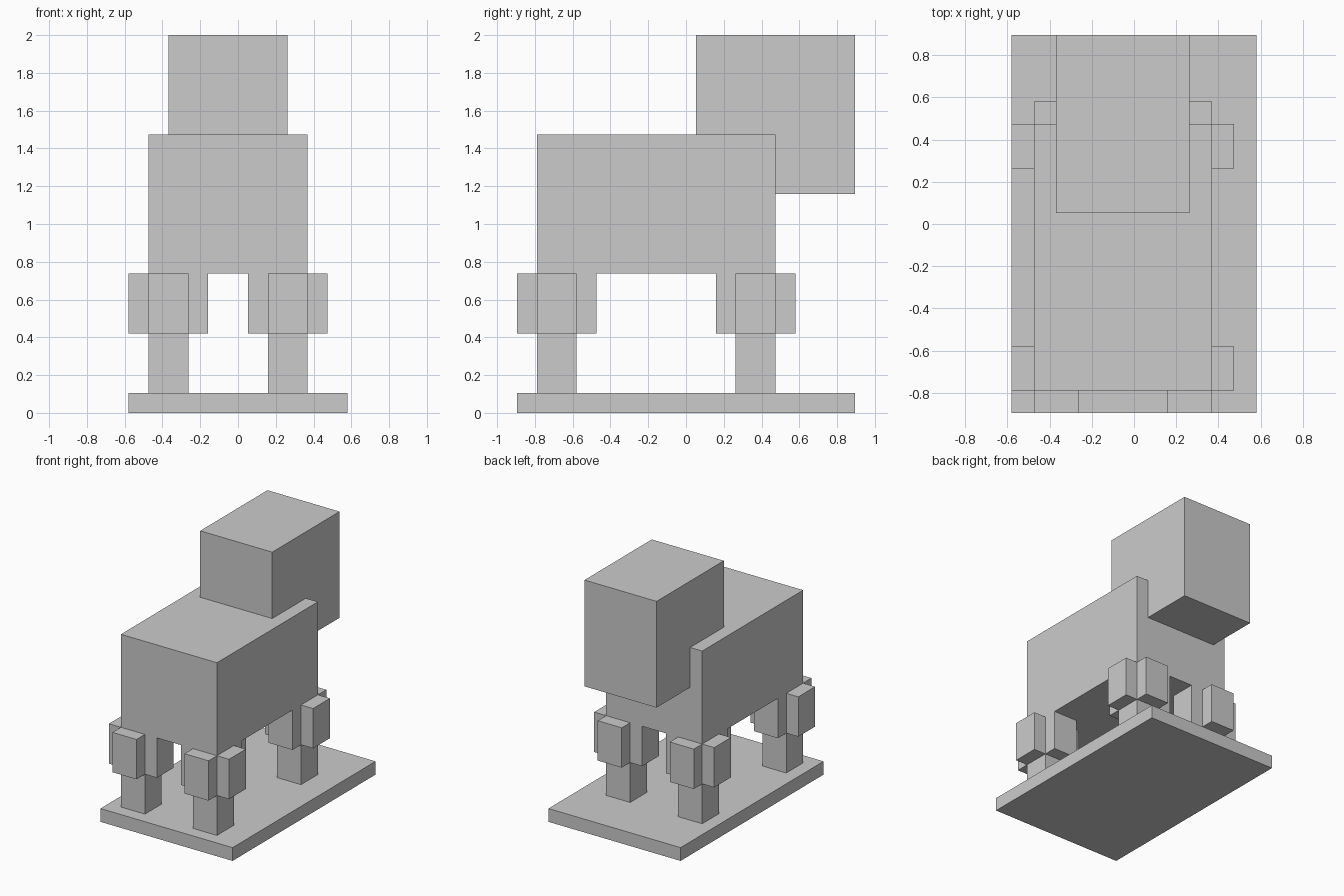
import bpy

if "Cube" in bpy.data.objects:
    bpy.data.objects.remove(bpy.data.objects["Cube"])

U = 2 / 19  # one block unit; the model is 19 units tall


def box(name, lo, hi):
    """Axis-aligned box between two corners given in block units."""
    centre = [(a + b) / 2 * U for a, b in zip(lo, hi)]
    bpy.ops.mesh.primitive_cube_add(size=1, location=centre)
    ob = bpy.context.object
    ob.name = name
    ob.scale = [(b - a) * U for a, b in zip(lo, hi)]
    bpy.ops.object.transform_apply(location=False, rotation=False, scale=True)
    return ob


# Base plate, body and head
box("base_plate", (-5.5, -8.5, 0), (5.5, 8.5, 1))
box("body", (-4.5, -7.5, 7), (3.5, 4.5, 14))
box("head", (-3.5, 0.5, 11), (2.5, 8.5, 19))

# Four legs, each with a pad on every side of its upper half
for side, x in (("left", -3.5), ("right", 2.5)):
    for end, y in (("rear", -6.5), ("front", 3.5)):
        box(f"{end}_{side}_leg", (x - 1, y - 1, 1), (x + 1, y + 1, 7))
        for dx, dy in ((1, 0), (-1, 0), (0, 1), (0, -1)):
            cx, cy = x + 1.5 * dx, y + 1.5 * dy
            hx, hy = (0.5, 1) if dx else (1, 0.5)
            box(f"{end}_{side}_leg_pad", (cx - hx, cy - hy, 4), (cx + hx, cy + hy, 7))
